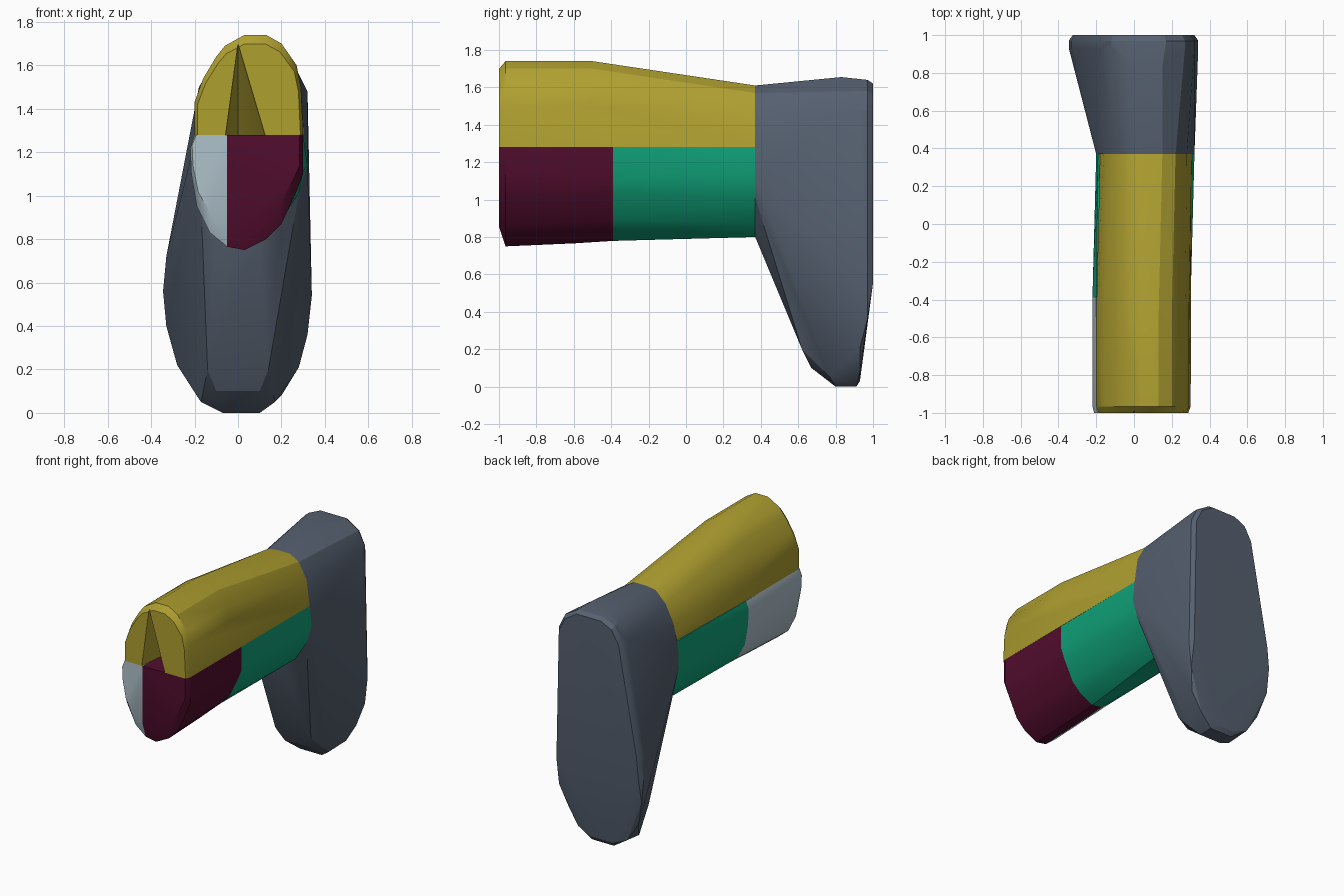
import bpy, bmesh, math

cube = bpy.data.objects.get("Cube")
if cube:
    bpy.data.objects.remove(cube, do_unlink=True)


def material(name, r, g, b):
    mat = bpy.data.materials.new(name)
    mat.use_nodes = True
    mat.diffuse_color = (r, g, b, 1)
    mat.node_tree.nodes["Principled BSDF"].inputs["Base Color"].default_value = (r, g, b, 1)
    return mat


def ring(y, profile):
    return [(x, y, z) for x, z in profile]


def inset(profile, cx, cz, sx, sz):
    return [(cx + (x - cx) * sx, cz + (z - cz) * sz) for x, z in profile]


def hull(name, points, mat=None):
    """Convex solid wrapped around a set of cross-sections."""
    bm = bmesh.new()
    for p in points:
        bm.verts.new(p)
    res = bmesh.ops.convex_hull(bm, input=bm.verts)
    loose = {v for v in res["geom_interior"] + res["geom_unused"] if isinstance(v, bmesh.types.BMVert)}
    bmesh.ops.delete(bm, geom=list(loose), context="VERTS")
    bmesh.ops.dissolve_limit(bm, angle_limit=math.radians(1), verts=bm.verts, edges=bm.edges)
    bmesh.ops.recalc_face_normals(bm, faces=bm.faces)
    mesh = bpy.data.meshes.new(name)
    bm.to_mesh(mesh)
    bm.free()
    obj = bpy.data.objects.new(name, mesh)
    bpy.context.collection.objects.link(obj)
    if mat:
        mesh.materials.append(mat)
    return obj


def activate(obj):
    bpy.ops.object.select_all(action="DESELECT")
    obj.select_set(True)
    bpy.context.view_layer.objects.active = obj


yellow = material("mustard yellow", 0.43, 0.35, 0.03)
maroon = material("dark maroon", 0.085, 0.004, 0.027)
pale = material("pale grey", 0.43, 0.54, 0.60)
teal = material("teal green", 0.005, 0.36, 0.19)
slate = material("slate grey", 0.091, 0.117, 0.160)

SEAM, SPLIT, MID, BACK, FRONT = -0.05, 1.28, -0.39, 0.37, -1.0

# Upper body: rounded top that tapers down towards the rear
top = [(-0.2, SPLIT), (-0.2, 1.43), (-0.16, 1.54), (-0.1, 1.64), (-0.06, 1.69), (0.03, 1.74),
       (0.13, 1.74), (0.2, 1.7), (0.27, 1.6), (0.29, 1.5), (0.3, SPLIT)]
top_back = [(-0.18, SPLIT), (-0.16, 1.4), (-0.1, 1.52), (-0.02, 1.6), (0.05, 1.61), (0.15, 1.61),
            (0.22, 1.57), (0.28, 1.46), (0.305, SPLIT)]
upper = hull("upper_body", ring(FRONT, inset(top, 0.05, SPLIT, 0.95, 0.91)) + ring(FRONT + 0.035, top)
             + ring(-0.5, top) + ring(BACK, top_back), yellow)

# Tapered notch in the front of the upper body
mouth = [(0, 1.7), (-0.06, SPLIT - 0.02), (0.13, SPLIT - 0.02)]
cutter = hull("notch_cutter", ring(-1.05, mouth) + ring(-0.99, mouth) + [(0, -0.5, SPLIT - 0.02)])
cutter.hide_render = True
activate(upper)
cut = upper.modifiers.new("notch", "BOOLEAN")
cut.operation = "DIFFERENCE"
cut.solver = "EXACT"
cut.object = cutter
bpy.ops.object.modifier_apply(modifier=cut.name)
bpy.data.objects.remove(cutter, do_unlink=True)

# Lower front: two halves meeting at an off-centre seam
right_half = [(-0.2, SPLIT), (-0.22, 1.22), (-0.215, 1.1), (-0.19, 0.95), (-0.13, 0.83), (SEAM, 0.765)]
left_half = [(SEAM, 0.765), (0.03, 0.75), (0.13, 0.8), (0.2, 0.87), (0.27, 1.02), (0.3, 1.1), (0.3, SPLIT)]
lower = []
for name, half, mat in (("lower_front_pale", right_half, pale), ("lower_front_dark", left_half, maroon)):
    half = half + [(SEAM, SPLIT)]
    rear = inset(half, SEAM, SPLIT, 1.0, 0.945)
    lower.append(hull(name, ring(FRONT, inset(half, SEAM, SPLIT, 0.95, 0.8)) + ring(FRONT + 0.035, half)
                      + ring(-0.6, inset(half, SEAM, SPLIT, 1, 0.97)) + ring(MID, rear), mat))

# Lower middle: short sleeve in front of the butt
middle = inset(right_half + left_half, SEAM, SPLIT, 1.0, 0.945)
middle_back = [(-0.19, SPLIT), (-0.2, 1.2), (-0.2, 1.08), (-0.17, 0.95), (-0.1, 0.84), (0.0, 0.8), (0.1, 0.8),
               (0.19, 0.87), (0.28, 1.01), (0.32, 1.14), (0.305, SPLIT)]
sleeve = hull("lower_middle", ring(MID, middle) + ring(BACK, middle_back), teal)

# Rear: flared block with a long rounded plate hanging below
plate = [(-0.07, 0.03), (0.1, 0.03), (0.2, 0.08), (0.28, 0.21), (0.32, 0.36), (0.34, 0.54), (0.335, 0.9),
         (0.32, 1.48), (0.27, 1.58), (0.17, 1.64), (-0.03, 1.64), (-0.12, 1.6), (-0.18, 1.5), (-0.22, 1.25),
         (-0.33, 0.72), (-0.345, 0.56), (-0.33, 0.4), (-0.28, 0.22), (-0.19, 0.08)]
foot = [(x, y, 0) for x in (-0.07, 0.1) for y in (0.8, 0.91)]
toe = [(x * s, y, z) for s in (-1, 1) for x, y, z in ((0.1, 0.67, 0.1), (0.14, 0.62, 0.2), (0.17, 0.77, 0.05))]
crown = [(x, 0.83, 1.655) for x in (0.0, 0.15)]
rear = hull("rear_block", ring(BACK, middle_back + top_back) + ring(0.93, plate)
            + [(x, 0.97, z) for x, z in plate if z > 0.3]
            + ring(1.0, [p for p in inset(plate, 0, 1, 0.94, 0.97) if p[1] > 0.45])
            + foot + toe + crown, slate)

for obj in [upper, sleeve, rear] + lower:
    activate(obj)
    bpy.ops.object.shade_smooth_by_angle(angle=math.radians(25))
